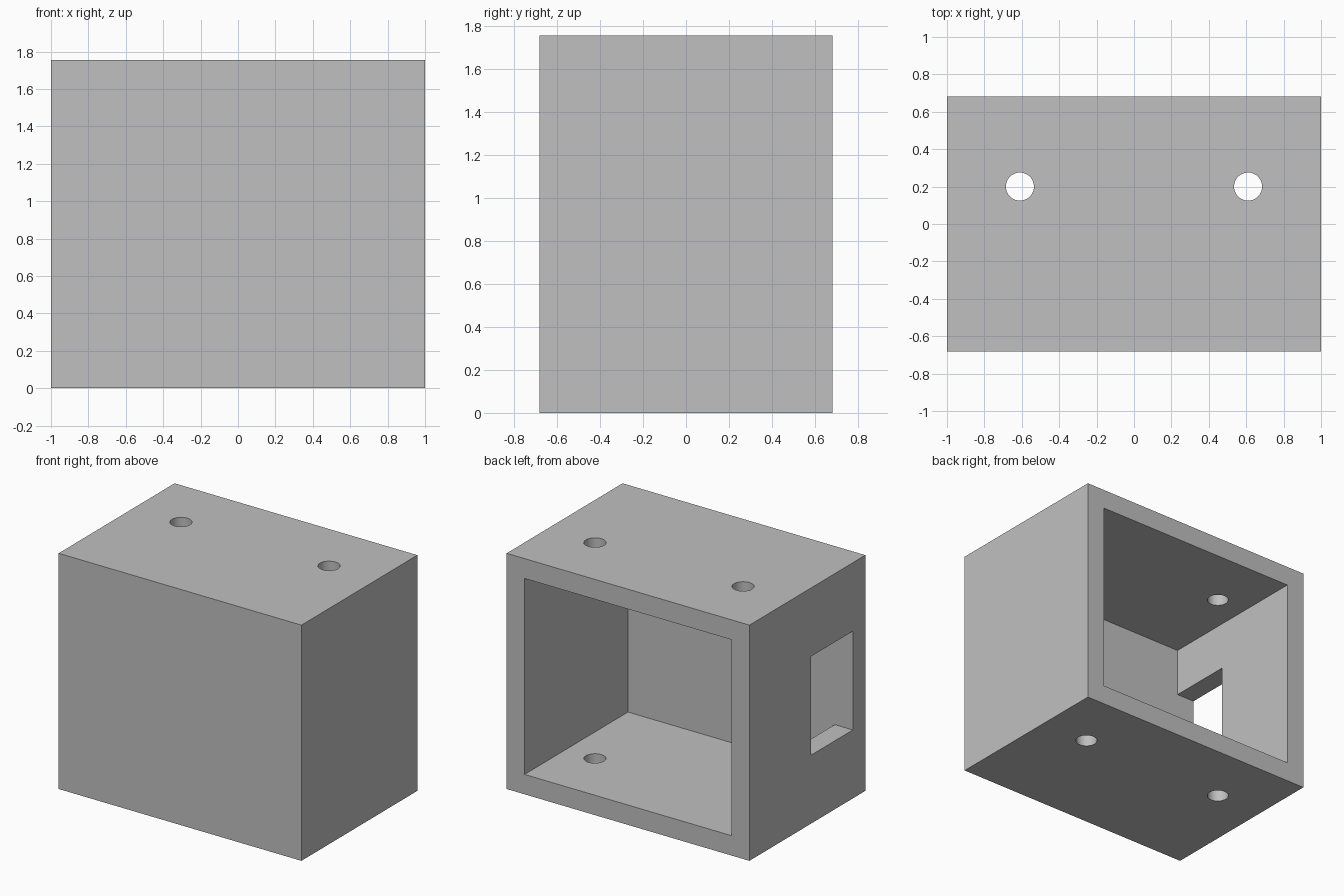
import bpy
from mathutils import Vector

cube = bpy.data.objects.get("Cube")
if cube:
    bpy.data.objects.remove(cube, do_unlink=True)

HALF_X, HALF_Y, HEIGHT, WALL = 1.0, 0.682, 1.755, 0.148

grey = bpy.data.materials.new("light grey")
grey.use_nodes = True
colour = (0.527, 0.527, 0.527, 1)
grey.diffuse_color = colour
grey.node_tree.nodes["Principled BSDF"].inputs["Base Color"].default_value = colour


def box(name, low, high):
    """Box spanning two opposite corners."""
    low, high = Vector(low), Vector(high)
    bpy.ops.mesh.primitive_cube_add(size=1, location=(low + high) / 2)
    ob = bpy.context.object
    ob.name = name
    ob.scale = high - low
    bpy.ops.object.transform_apply(location=True, rotation=False, scale=True)
    ob.data.materials.append(grey)
    return ob


def cut(target, cutter):
    """Subtract the cutter from the target, then discard the cutter."""
    cutter.hide_render = True
    mod = target.modifiers.new("cut", "BOOLEAN")
    mod.operation = "DIFFERENCE"
    mod.solver = "EXACT"
    mod.object = cutter
    bpy.context.view_layer.objects.active = target
    bpy.ops.object.modifier_apply(modifier=mod.name)
    bpy.data.objects.remove(cutter, do_unlink=True)


# Outer block
housing = box("housing", (-HALF_X, -HALF_Y, 0), (HALF_X, HALF_Y, HEIGHT))

# Cavity open to the back
inner_x, inner_front = HALF_X - WALL, WALL - HALF_Y
cut(housing, box("cavity", (-inner_x, inner_front, WALL),
                 (inner_x, HALF_Y + 0.2, HEIGHT - WALL)))

# Window in the right wall, flush with the inside of the front wall
cut(housing, box("side_window", (-HALF_X - 0.2, inner_front, 0.51),
                 (-inner_x + 0.2, -0.04, 1.245)))

# Round holes through the top and bottom walls
for x in (-0.61, 0.61):
    bpy.ops.mesh.primitive_cylinder_add(vertices=48, radius=0.075, depth=HEIGHT + 0.4,
                                        location=(x, 0.2, HEIGHT / 2))
    drill = bpy.context.object
    drill.name = "screw_hole"
    drill.data.materials.append(grey)
    cut(housing, drill)

# Smooth hole walls, crisp box edges
bpy.ops.object.select_all(action="DESELECT")
housing.select_set(True)
bpy.context.view_layer.objects.active = housing
bpy.ops.object.shade_smooth_by_angle()
